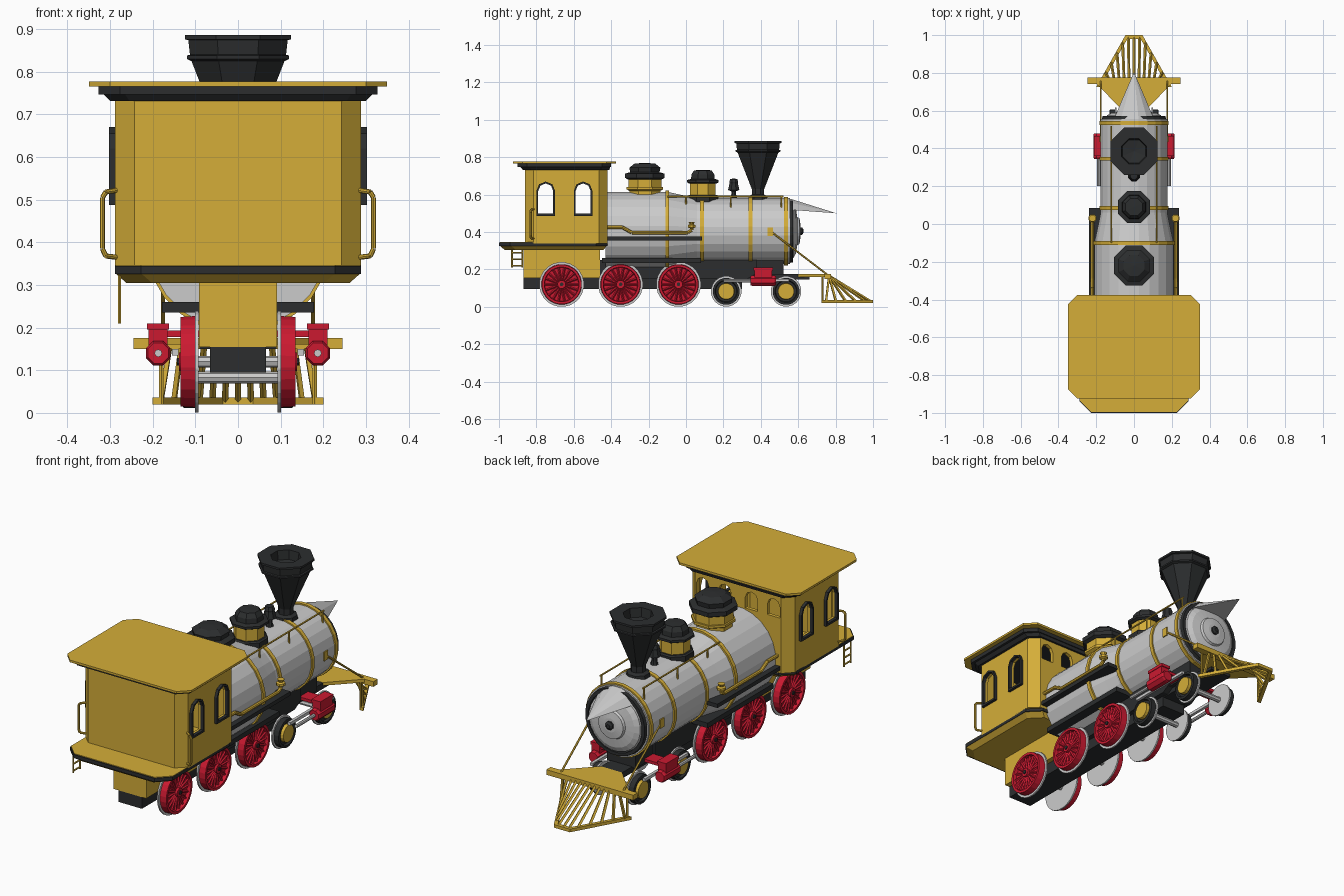
import bpy, bmesh
from math import sin, cos, pi, radians
from mathutils import Vector, Matrix

if "Cube" in bpy.data.objects:
    bpy.data.objects.remove(bpy.data.objects["Cube"])


def material(name, rgb):
    m = bpy.data.materials.new(name)
    m.diffuse_color = (*rgb, 1)
    m.use_nodes = True
    m.node_tree.nodes["Principled BSDF"].inputs["Base Color"].default_value = m.diffuse_color
    return m


GOLD = material("gold", (.66, .42, .04))
RED = material("red", (.6, .01, .03))
BLACK = material("black", (.025, .027, .028))
GREY = None


def finish(name, bm, mat):
    bmesh.ops.remove_doubles(bm, verts=bm.verts, dist=1e-5)
    bmesh.ops.recalc_face_normals(bm, faces=bm.faces)
    me = bpy.data.meshes.new(name)
    bm.to_mesh(me)
    bm.free()
    if mat:
        me.materials.append(mat)
    ob = bpy.data.objects.new(name, me)
    bpy.context.collection.objects.link(ob)
    return ob


def place(axis, u, v, h):
    return {"x": (h, u, v), "y": (u, h, v), "z": (u, v, h)}[axis]


def skin(bm, loops, caps=True):
    """Join successive loops of points with quads."""
    rings = [[bm.verts.new(p) for p in lp] for lp in loops]
    n = len(rings[0])
    for a, b in zip(rings, rings[1:]):
        for i in range(n):
            j = (i + 1) % n
            bm.faces.new((a[i], a[j], b[j], b[i]))
    if caps:
        bm.faces.new(rings[0])
        bm.faces.new(rings[-1])


def lathe(name, prof, n, c, axis, mat):
    """Revolve (radius, height) pairs; a profile ending where it starts is a ring."""
    bm = bmesh.new()
    ang = [2 * pi * (i + .5) / n for i in range(n)]
    loops = [[Vector(c) + Vector(place(axis, r * cos(a), r * sin(a), h)) for a in ang] for r, h in prof]
    skin(bm, loops, prof[0] != prof[-1])
    return finish(name, bm, mat)


def prism(name, pts, axis, lo, hi, mat, top=None):
    bm = bmesh.new()
    skin(bm, [[place(axis, u, v, lo) for u, v in pts], [place(axis, u, v, hi) for u, v in top or pts]])
    return finish(name, bm, mat)


def box(name, x, y, z, mat):
    return prism(name, [(x[0], y[0]), (x[1], y[0]), (x[1], y[1]), (x[0], y[1])], "z", *z, mat)


def rods(name, segs, r, mat, n=6):
    bm = bmesh.new()
    for a, b in segs:
        a, b = Vector(a), Vector(b)
        m = Matrix.Translation((a + b) / 2) @ (b - a).to_track_quat("Z", "Y").to_matrix().to_4x4()
        bmesh.ops.create_cone(bm, cap_ends=True, segments=n, radius1=r, radius2=r, depth=(b - a).length, matrix=m)
    return finish(name, bm, mat)


def path(pts):
    return list(zip(pts, pts[1:]))


def plan(hx, y0, y1, c):
    """Rectangle in plan with cut corners."""
    return [(-hx + c, y0), (hx - c, y0), (hx, y0 + c), (hx, y1 - c),
            (hx - c, y1), (-hx + c, y1), (-hx, y1 - c), (-hx, y0 + c)]


def arch(y, w, z0, z1):
    h = w / 2
    return [(y - h, z0), (y + h, z0)] + [(y + h * cos(a), z1 - h + h * sin(a)) for a in (0, pi/4, pi/2, 3*pi/4, pi)]


# cab walls, hollowed and pierced with windows
cab = prism("cab_walls", plan(.288, -.86, -.42, .045), "z", .34, .735, GOLD)
cutters = [prism("cab_hollow", plan(.27, -.842, -.438, .04), "z", .3, .8, None)]
cutters += [prism("side_window_cutter", arch(y, .085, .495, .662), "x", -.4, .4, None) for y in (-.75, -.55)]
cutters += [prism("front_window_cutter", arch(x, .07, .62, .71), "y", -.48, -.38, None) for x in (-.2, -.075, .075, .2)]
for c in cutters:
    c.hide_render = True
    b = cab.modifiers.new("cut", "BOOLEAN")
    b.operation, b.object, b.solver = "DIFFERENCE", c, "EXACT"
baked = bpy.data.meshes.new_from_object(cab.evaluated_get(bpy.context.evaluated_depsgraph_get()))
cab.modifiers.clear()
cab.data = baked
for c in cutters:
    bpy.data.objects.remove(c)

# window frames
for s in (-1, 1):
    for y in (-.75, -.55):
        bm = bmesh.new()
        outer, inner = arch(y, .1, .487, .67), arch(y, .08, .498, .66)
        skin(bm, [[(s * x, *p) for p in lp] for lp, x in
                  ((outer, .285), (outer, .302), (inner, .302), (inner, .285), (outer, .285))], False)
        finish("window_frame", bm, BLACK)

# roof and footplate
prism("roof", plan(.35, -.925, -.375, .05), "z", .766, .777, GOLD)
prism("roof_eave", plan(.327, -.9, -.4, .05), "z", .747, .766, BLACK)
prism("roof_moulding", plan(.3, -.872, -.41, .045), "z", .732, .747, BLACK, plan(.315, -.885, -.405, .05))
prism("footplate_top", plan(.287, -.995, -.42, .06), "z", .343, .347, GOLD)
prism("footplate_edge", plan(.288, -1, -.42, .06), "z", .326, .344, BLACK)
prism("footplate_underside", plan(.262, -.97, -.44, .06), "z", .305, .326, GOLD, plan(.286, -.995, -.425, .06))
box("ash_box", (-.092, .092), (-.87, -.46), (.155, .31), GOLD)

# chassis
box("main_frame", (-.066, .066), (-.868, .3), (.095, .16), BLACK)
prism("upper_frame", [(-.46, .15), (.33, .15), (.38, .18), (.38, .25), (-.46, .25)], "x", -.09, .09, BLACK)
box("firebox_ledge", (-.178, .178), (-.45, .08), (.235, .26), BLACK)
box("front_frame", (-.06, .06), (.3, .66), (.145, .175), BLACK)
box("smokebox_saddle", (-.08, .08), (.36, .52), (.17, .25), BLACK)

# boiler, bands and smokebox door
BZ = .405
lathe("boiler", [(.212, -.43), (.212, -.1), (.192, -.01), (.178, .06), (.178, .555)], 24, (0, 0, BZ), "y", GREY)
for y, r in ((-.1, .219), (.085, .185), (.345, .185), (.535, .185)):
    lathe("boiler_band", [(.17, y - .01), (r, y - .01), (r, y + .01), (.17, y + .01), (.17, y - .01)],
          24, (0, 0, BZ), "y", GOLD)
lathe("smokebox_ring", [(.15, .55), (.172, .55), (.168, .572), (.152, .572), (.15, .55)], 24, (0, 0, BZ), "y", BLACK)
lathe("smokebox_door", [(.15, .55), (.145, .575), (.12, .588), (.075, .595), (.07, .607), (.035, .612)],
      24, (0, 0, BZ), "y", GREY)
lathe("door_knob", [(.022, .605), (.022, .62), (.01, .628)], 8, (0, 0, BZ), "y", BLACK)
# pointed visor over the smokebox
arc = [(.178 * sin(radians(a)), BZ + .178 * cos(radians(a))) for a in (-50, -30, -10, 10, 30, 50)]
bm = bmesh.new()
skin(bm, [[(x * .8, .55, z) for x, z in arc], [(0, .805, .5)] * 6])
finish("visor", bm, GREY)

# chimney, bell and domes
at = (0, .385, 0)
lathe("chimney", [(.06, .56), (.055, .592), (.036, .6), (.036, .63), (.118, .825), (.13, .83), (.13, .838), (.122, .84),
                  (.126, .874), (.135, .876), (.135, .886), (.072, .886), (.066, .84), (.0, .83)], 8, at, "z", BLACK)
lathe("bell", [(.022, .57), (.014, .6), (.014, .618), (.033, .625), (.024, .66), (.026, .668), (.02, .684), (0, .686)],
      8, (0, .255, 0), "z", BLACK)
lathe("front_dome_skirt", [(.09, .56), (.09, .592), (.082, .598)], 8, (0, .09, 0), "z", BLACK)
lathe("front_dome_body", [(.073, .59), (.073, .662)], 8, (0, .09, 0), "z", GOLD)
lathe("front_dome_cap", [(.08, .66), (.092, .666), (.092, .678), (.068, .684), (.066, .708), (.05, .73), (0, .732)],
      8, (0, .09, 0), "z", BLACK)
lathe("rear_dome_base", [(.09, .58), (.09, .62), (.105, .628), (.105, .64)], 8, (0, -.22, 0), "z", GOLD)
lathe("rear_dome_body", [(.096, .635), (.096, .685)], 8, (0, -.22, 0), "z", GOLD)
lathe("rear_dome_cap", [(.1, .682), (.115, .69), (.115, .712), (.085, .72), (.09, .744), (.06, .766), (0, .77)],
      8, (0, -.22, 0), "z", BLACK)

# wheels, pistons and side fittings, both sides
for s in (-1, 1):
    def sx(prof):
        return [(r, s * h) for r, h in prof]

    for y in (-.665, -.35, -.04):
        c = (0, y, .12)
        lathe("drive_flange", sx([(.12, .093), (.12, .101)]), 24, c, "x", GREY)
        lathe("drive_wheel", sx([(.108, .1), (.106, .135), (.093, .135), (.09, .118), (.022, .118), (.022, .138)]),
              24, c, "x", RED)
        rods("drive_spokes", [((s * .122, y + .02 * cos(a), .12 + .02 * sin(a)),
                               (s * .122, y + .092 * cos(a), .12 + .092 * sin(a)))
                              for a in [i * pi / 9 for i in range(18)]], .006, RED, 4)
        lathe("drive_hub_pin", sx([(.01, .13), (.01, .143)]), 8, c, "x", BLACK)
    for y in (.215, .535):
        c = (0, y, .083)
        lathe("leading_flange", sx([(.082, .093), (.082, .101)]), 20, c, "x", GREY)
        lathe("leading_wheel", sx([(.072, .1), (.072, .128), (.06, .13), (.056, .118), (0, .118)]), 20, c, "x", BLACK)
        lathe("leading_hub", sx([(.045, .11), (.043, .135), (0, .135)]), 16, c, "x", GOLD)
    box("bogie_bar", (s * .14, s * .155), (.2, .55), (.135, .15), GREY)
    rods("piston_rod", [((s * .187, .2, .14), (s * .187, .38, .14))], .009, GREY, 8)
    lathe("piston_cylinder", [(.026, .345), (.031, .355), (.031, .47), (.026, .48)], 8, (s * .187, 0, .14), "y", RED)
    box("valve_chest", (s * .165, s * .21), (.365, .46), (.15, .2), RED)
    box("valve_cover", (s * .162, s * .213), (.36, .465), (.195, .21), RED)
    box("cylinder_mount", (s * .08, s * .18), (.38, .45), (.178, .193), RED)

    # running board, pipe and rails
    box("running_board", (s * .17, s * .237), (-.43, .085), (.355, .375), BLACK)
    rods("feed_pipe", path([(s * .22, -.43, .425), (s * .22, -.34, .425), (s * .22, -.29, .397),
                            (s * .22, .01, .397), (s * .22, .03, .41), (s * .22, .03, .45)]), .009, GOLD, 8)
    lathe("feed_valve", [(.01, .42), (.022, .425), (.022, .437), (.012, .442), (.018, .455)], 8, (s * .22, .03, 0), "z", GOLD)
    rods("boiler_rail", [((s * .12, -.1, .59), (s * .12, .52, .59))] +
         [((s * .12, y, .52), (s * .12, y, .59)) for y in (.0, .24, .51)], .0045, GOLD)
    rods("cab_handle", path([(s * .285, -.815, .365), (s * .31, -.83, .368), (s * .318, -.83, .385), (s * .318, -.83, .505),
                             (s * .31, -.83, .518), (s * .285, -.815, .522)]), .006, GOLD, 8)
    # pilot braces
    box("brace_bracket", (s * .16, s * .182), (.435, .465), (.38, .425), GOLD)
    rods("pilot_brace", [((s * .176, .455, .402), (s * .176, .765, .165))], .005, GOLD)
    rods("pilot_post", [((s * .18, .73, .02), (s * .18, .73, .16))], .006, GOLD)
rods("axles", [((-.12, y, z), (.12, y, z)) for y, z in
               ((-.665, .12), (-.35, .12), (-.04, .12), (.215, .083), (.535, .083))], .014, GREY, 8)

# ladder at the rear left corner
rods("ladder", [((-.278, y, .21), (-.278, y, .335)) for y in (-.93, -.875)] +
     [((-.278, -.93, z), (-.278, -.875, z)) for z in (.22, .255, .29)], .0045, GOLD)

# pilot beam and slatted pilot
box("pilot_beam", (-.245, .245), (.74, .775), (.15, .176), GOLD)
prism("pilot_deck", [(-.06, .6), (.06, .6), (.2, .745), (-.2, .745)], "z", .16, .176, GOLD)
foot = [(-.2, .725), (-.045, 1), (.045, 1), (.2, .725)]
inner = [(-.18, .725), (-.035, .98), (.035, .98), (.18, .725)]
prism("pilot_foot", foot + inner[::-1], "z", .02, .036, GOLD)


def foot_y(x):
    return .985 if abs(x) < .045 else .985 - (abs(x) - .045) * 1.75


xs = [-.18 + i * .03 for i in range(13)]
rods("pilot_slats", [((x * .88, .765, .165), (x, foot_y(x), .03)) for x in xs], .0075, GOLD, 4)
